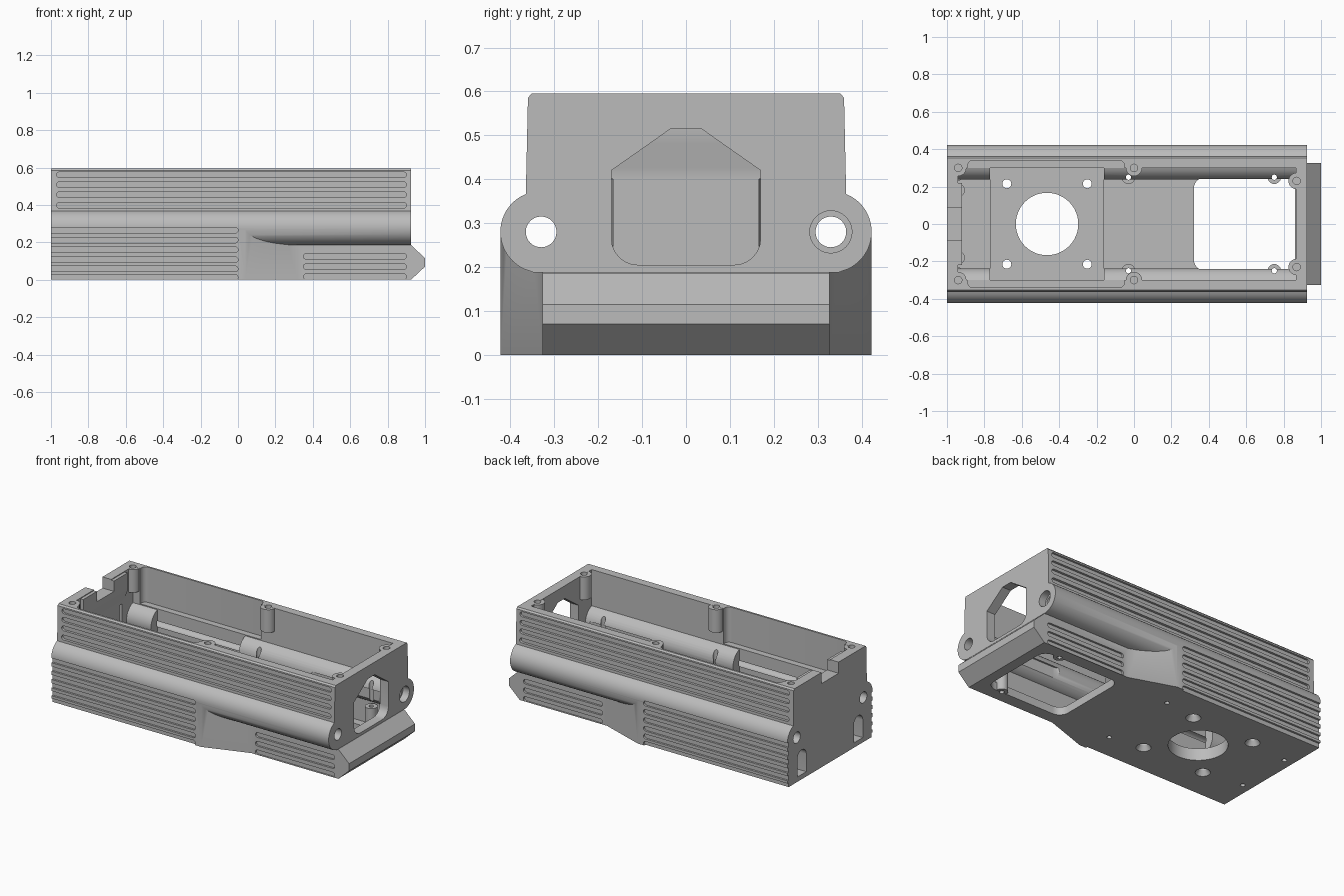
import bpy, bmesh
from math import cos, sin, radians, pi

if "Cube" in bpy.data.objects:
    bpy.data.objects.remove(bpy.data.objects["Cube"])

grey = bpy.data.materials.new("light_grey")
grey.use_nodes = True
grey.diffuse_color = (0.5, 0.5, 0.5, 1)
grey.node_tree.nodes["Principled BSDF"].inputs["Base Color"].default_value = (0.5, 0.5, 0.5, 1)

ROD_Y, ROD_Z, ROD_R = 0.33, 0.28, 0.093
TOP, BACK_END, FRONT_END = 0.595, -1.0, 0.925


def arc(cu, cv, r, a, b, n=12):
    angles = [radians(a + (b - a) * i / n) for i in range(n + 1)]
    return [(cu + r * cos(t), cv + r * sin(t)) for t in angles]


def circle(cu, cv, r, n=32):
    return arc(cu, cv, r, 0, 360, n)[:-1]


def rounded(u0, v0, u1, v1, r):
    return (arc(u1 - r, v1 - r, r, 0, 90, 6) + arc(u0 + r, v1 - r, r, 90, 180, 6)
            + arc(u0 + r, v0 + r, r, 180, 270, 6) + arc(u1 - r, v0 + r, r, 270, 360, 6))


def box(u0, v0, u1, v1):
    return [(u0, v0), (u1, v0), (u1, v1), (u0, v1)]


def mirrored(pts):
    """Close a right-hand half profile with its reflection."""
    return pts + [(-u, v) for u, v in reversed(pts)]


def solid(name, *prisms):
    """Each prism is (axis, outline, low, high, optional scale of the high end)."""
    bm = bmesh.new()
    for axis, pts, lo, hi, *grow in prisms:
        place = {"x": lambda u, v, w: (w, u, v),
                 "y": lambda u, v, w: (u, w, v),
                 "z": lambda u, v, w: (u, v, w)}[axis]
        k = grow[0] if grow else 1
        cu = sum(p[0] for p in pts) / len(pts)
        cv = sum(p[1] for p in pts) / len(pts)
        low = [bm.verts.new(place(u, v, lo)) for u, v in pts]
        high = [bm.verts.new(place(cu + (u - cu) * k, cv + (v - cv) * k, hi)) for u, v in pts]
        bm.faces.new(low)
        bm.faces.new(high)
        for i in range(len(pts)):
            j = (i + 1) % len(pts)
            bm.faces.new((low[i], low[j], high[j], high[i]))
    bmesh.ops.recalc_face_normals(bm, faces=bm.faces)
    mesh = bpy.data.meshes.new(name)
    bm.to_mesh(mesh)
    bm.free()
    obj = bpy.data.objects.new(name, mesh)
    bpy.context.collection.objects.link(obj)
    mesh.materials.append(grey)
    return obj


def combine(target, operation, *prisms):
    tool = solid("helper", *prisms)
    tool.hide_render = True
    mod = target.modifiers.new("cut", "BOOLEAN")
    mod.operation, mod.object, mod.solver = operation, tool, "EXACT"
    bpy.context.view_layer.objects.active = target
    bpy.ops.object.modifier_apply(modifier=mod.name)
    bpy.data.objects.remove(tool)


def cut(*prisms):
    combine(housing, "DIFFERENCE", *prisms)


def add(*prisms):
    combine(housing, "UNION", *prisms)


# Upper housing with a rod bulge along each side
housing = solid("housing", ("x", mirrored(
    [(0.345, 0.187)] + arc(ROD_Y, ROD_Z, ROD_R, -75, 68, 20)
    + [(0.36, TOP - 0.01), (0.352, TOP)]), BACK_END, FRONT_END))

# Wide lower base that narrows toward the nose
plan = [(BACK_END, 0.422), (0.04, 0.422), (0.32, 0.327), (FRONT_END - 0.02, 0.327)]
add(("z", plan + [(x, -y) for x, y in reversed(plan)], 0, 0.28))
cut(("z", box(0.33, -0.6, 0.95, -0.328), -0.1, 0.1865), ("z", box(0.33, 0.328, 0.95, 0.6), -0.1, 0.1865))

# Wedge nose
nose = [(0.88, 0), (FRONT_END, 0), (1, 0.07), (1, 0.115), (FRONT_END, 0.186), (0.88, 0.186)]
add(("y", nose, -0.327, 0.327))

# Main cavity, leaving the rod tubes standing inside
cut(("x", mirrored([(0.3, 0.05), (0.3, 0.192)]
                   + arc(ROD_Y, ROD_Z, ROD_R, 251, 109, 14)
                   + [(0.3, 0.7)]), -0.94, 0.865))
cut(("z", rounded(-0.89, -0.34, -0.05, 0.34, 0.03), 0.374, 0.7))

# Square mounting recess with raised pad
cut(("z", box(-0.77, -0.3, -0.16, 0.3), 0.07, 0.5))
add(("z", box(-0.77, -0.301, -0.16, 0.301), 0.03, 0.075))

# Opening in the underside
cut(("z", rounded(0.32, -0.25, 0.86, 0.25, 0.06), -0.1, 0.3))

# Round port and countersunk screw holes through the pad
cut(("z", circle(-0.465, 0, 0.167, 48), -0.1, 0.2))
screws = [(-0.465 + sx * 0.215, sy * 0.215) for sx in (-1, 1) for sy in (-1, 1)]
cut(*[("z", circle(x, y, 0.024, 20), -0.1, 0.2) for x, y in screws])
cut(*[("z", circle(x, y, 0.046, 24), -0.005, 0.03, 0.52) for x, y in screws])

# Cover lugs at the rim and bosses on the floor
lugs = [(x, s * y) for x, y in ((-0.94, 0.3), (0, 0.3), (0.87, 0.23)) for s in (-1, 1)]
bosses = [(x, s * y) for x, y in ((-0.94, 0.18), (-0.03, 0.25), (0.75, 0.25)) for s in (-1, 1)]
add(*[("z", circle(x, y, 0.044, 24), 0.45, TOP - 0.001) for x, y in lugs])
add(*[("z", circle(x, y, 0.036, 24), 0.002, 0.19) for x, y in bosses])
cut(*[("z", circle(x, y, 0.02, 16), 0.47, 0.7) for x, y in lugs])
cut(*[("z", circle(x, y, 0.014, 16), -0.1, 0.4) for x, y in bosses])

# Cable notch in the rear wall with a ridge below it
add(("y", [(-0.95, 0.40), (-0.92, 0.48), (-0.92, 0.59), (-0.95, 0.59)], -0.22, 0.22))
cut(("x", box(-0.085, 0.525, 0.085, 0.7), -1.1, -0.9))

# Front window
cut(("x", mirrored(arc(0.11, 0.265, 0.06, -90, 0, 6)
                   + [(0.17, 0.42), (0.07, 0.49), (0.035, 0.515)]), 0.82, 1.1))

# Rod bores, counterbore and rear arched slots
cut(*[("x", circle(s * ROD_Y, ROD_Z, 0.035), -1.1, 1.1) for s in (-1, 1)])
cut(("x", circle(ROD_Y, ROD_Z, 0.048), 0.88, 1.1))
cut(*[("x", arc(s * 0.28, 0.14, 0.045, 0, 180) + [(s * 0.28 - 0.045, 0.03), (s * 0.28 + 0.045, 0.03)],
       -1.1, -0.93) for s in (-1, 1)])

# Grip grooves on both sides: (heights, start, end, wall position)
grooves = (((0.561, 0.508, 0.455, 0.398), -0.97, 0.9, 0.36),
           ((0.265, 0.212, 0.16, 0.107, 0.058, 0.012), -1.1, 0.0, 0.422),
           ((0.125, 0.07, 0.016), 0.35, 0.9, 0.327))
for heights, x0, x1, wall in grooves:
    cut(*[("y", rounded(x0, z - 0.015, x1, z + 0.015, 0.0149), s * (wall - 0.012), s * 0.5)
          for z in heights for s in (-1, 1)])

# Smooth curved walls, keep machined edges crisp
bpy.ops.object.select_all(action="DESELECT")
housing.select_set(True)
bpy.context.view_layer.objects.active = housing
bpy.ops.object.shade_smooth_by_angle(angle=radians(30))
